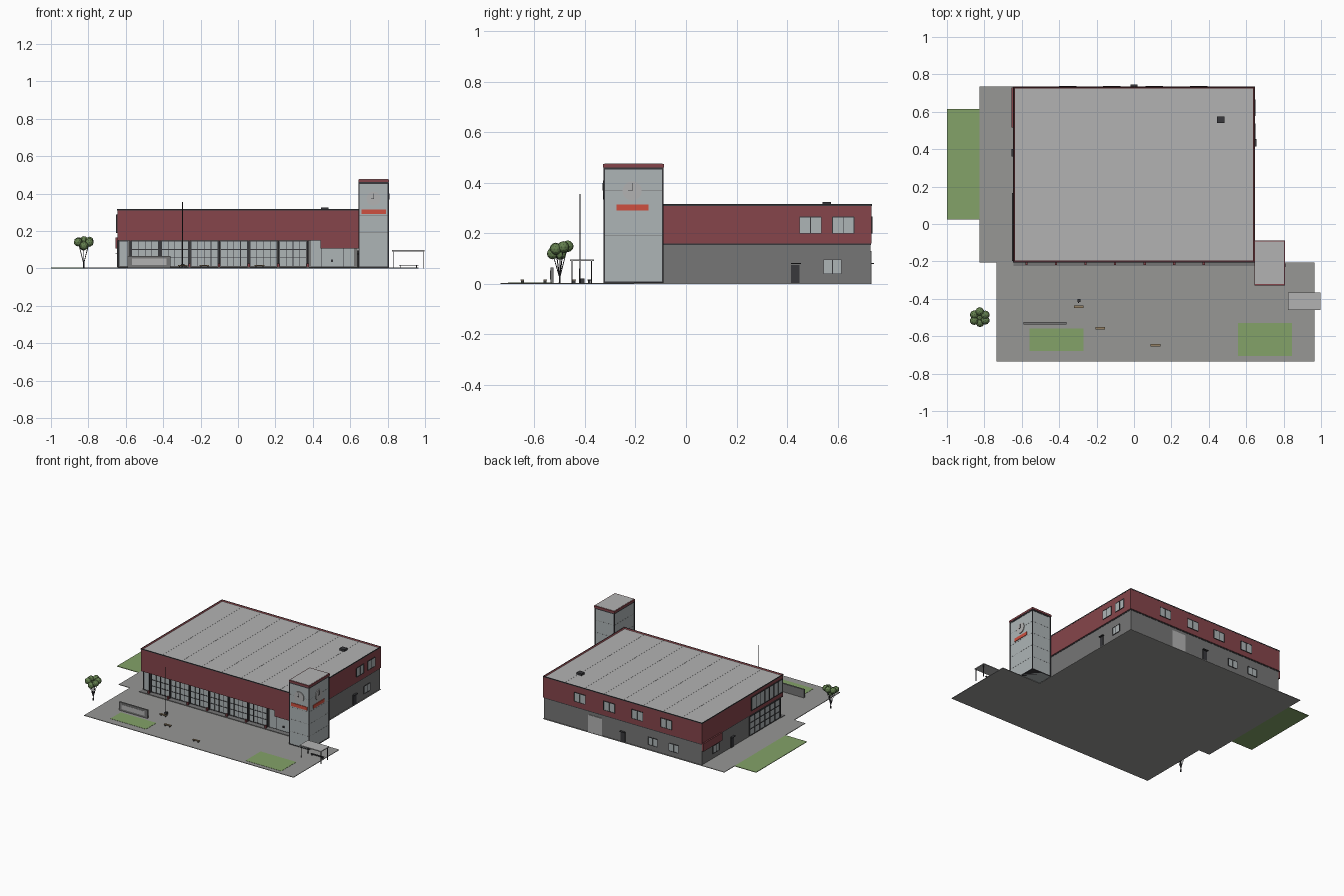
import bpy, bmesh, math
from mathutils import Vector, Matrix


def mat(name, r, g, b):
    m = bpy.data.materials.new(name)
    m.diffuse_color = (r, g, b, 1)
    return m


RED = mat("red_cladding", 0.24, 0.06, 0.07)
SIGN = mat("sign_red", 0.62, 0.08, 0.05)
GLASS = mat("glass", 0.42, 0.46, 0.47)
DARK = mat("dark_metal", 0.04, 0.04, 0.045)
WALL = mat("wall_grey", 0.18, 0.18, 0.18)
ROOF = mat("roof_grey", 0.45, 0.45, 0.45)
PAVE = mat("paving", 0.31, 0.31, 0.30)
GRASS = mat("grass", 0.23, 0.36, 0.14)
LEAF = mat("leaf", 0.13, 0.22, 0.08)
WOOD = mat("wood", 0.30, 0.22, 0.13)


def finish(name, bm, material):
    me = bpy.data.meshes.new(name)
    bm.to_mesh(me)
    bm.free()
    me.materials.append(material)
    ob = bpy.data.objects.new(name, me)
    bpy.context.collection.objects.link(ob)
    return ob


def add_box(bm, x0, x1, y0, y1, z0, z1):
    c = Vector(((x0 + x1) / 2, (y0 + y1) / 2, (z0 + z1) / 2))
    s = Matrix.Diagonal((abs(x1 - x0), abs(y1 - y0), abs(z1 - z0), 1))
    return bmesh.ops.create_cube(bm, size=1, matrix=Matrix.Translation(c) @ s)


def boxes(name, material, *dims):
    bm = bmesh.new()
    for d in dims:
        add_box(bm, *d)
    return finish(name, bm, material)


def add_rod(bm, a, b, r, r2=None, seg=8):
    a, b = Vector(a), Vector(b)
    rot = (b - a).to_track_quat('Z', 'Y').to_matrix().to_4x4()
    bmesh.ops.create_cone(bm, cap_ends=True, segments=seg, radius1=r, radius2=r if r2 is None else r2,
                          depth=(b - a).length, matrix=Matrix.Translation((a + b) / 2) @ rot)


def on_wall(side, plane, u0, u1, d0, d1, z0, z1):
    # box dimensions on a wall: u runs along it, d points outwards
    sign = 1 if side in ("right", "back") else -1
    a, b = sorted((plane + sign * d0, plane + sign * d1))
    return (a, b, u0, u1, z0, z1) if side in ("left", "right") else (u0, u1, a, b, z0, z1)


def window(name, side, plane, u0, u1, z0, z1, cols=2, rows=1, t=0.003, out=0.004):
    boxes(name + "_glass", GLASS, on_wall(side, plane, u0, u1, -0.002, out * 0.5, z0, z1))
    bars = []
    for i in range(cols + 1):
        u = u0 + (u1 - u0) * i / cols
        bars.append(on_wall(side, plane, u - t / 2, u + t / 2, -0.002, out, z0, z1))
    for j in range(rows + 1):
        z = z0 + (z1 - z0) * j / rows
        bars.append(on_wall(side, plane, u0, u1, -0.002, out, z - t / 2, z + t / 2))
    boxes(name + "_frame", DARK, *bars)


# Ground: paving and lawns
boxes("paving", PAVE, (-0.735, 0.965, -0.735, -0.205, 0, 0.004), (-0.825, 0.645, -0.205, 0.735, 0, 0.004))
boxes("lawns", GRASS, (-1, -0.825, 0.025, 0.615, 0, 0.004),
      (-0.56, -0.27, -0.68, -0.56, 0.003, 0.0055), (0.555, 0.845, -0.705, -0.53, 0.003, 0.0055))
boxes("front_step", WALL, (-0.645, 0.645, -0.225, -0.18, 0.003, 0.008))

# Building: grey ground floor, red upper storey with parapet
boxes("lower_walls", WALL, (-0.64, 0.64, -0.185, 0.73, 0.003, 0.156))
boxes("floor_trim", DARK, (-0.642, 0.642, -0.2, 0.732, 0.153, 0.161))
bm = bmesh.new()
add_box(bm, -0.645, 0.645, -0.205, 0.735, 0.16, 0.315)
bm.normal_update()
top = [f for f in bm.faces if f.normal.z > 0.9]
bmesh.ops.inset_region(bm, faces=top, thickness=0.01)
bmesh.ops.translate(bm, verts=top[0].verts, vec=(0, 0, -0.008))
finish("upper_storey", bm, RED)
boxes("roof", ROOF, (-0.635, 0.635, -0.195, 0.725, 0.306, 0.309))
boxes("roof_seams", ROOF, *[(x - 0.001, x + 0.001, -0.195, 0.725, 0.308, 0.3098)
                            for x in [-0.635 + 1.27 * i / 8 for i in range(1, 8)]])
boxes("roof_vent", DARK, (0.445, 0.485, 0.54, 0.575, 0.308, 0.324))
boxes("parapet_cap", DARK, (-0.646, 0.646, -0.206, -0.204, 0.309, 0.316), (-0.646, 0.646, 0.734, 0.736, 0.309, 0.316),
      (-0.646, -0.644, -0.206, 0.736, 0.309, 0.316), (0.644, 0.646, -0.206, 0.736, 0.309, 0.316))
boxes("red_skirts", RED, (0.44, 0.645, -0.205, -0.184, 0.107, 0.162), (-0.655, -0.638, 0.515, 0.73, 0.107, 0.165),
      (-0.645, 0.645, -0.205, -0.19, 0.15, 0.162))

# Front glazing: six gridded bays divided by pillars
for i in range(6):
    u = -0.575 + 0.158 * i
    window(f"front_bay_{i + 1}", "front", -0.185, u + 0.008, u + 0.15, 0.012, 0.145, 4, 3, 0.003, 0.006)
boxes("front_pillars", DARK, *[(x - 0.005, x + 0.005, -0.197, -0.184, 0.004, 0.153)
                               for x in [-0.575 + 0.158 * i for i in range(7)]])
boxes("red_bollards", RED, *[(x - 0.006, x + 0.006, -0.219, -0.207, 0.007, 0.027)
                             for x in [-0.575 + 0.158 * i for i in range(7)]])
window("front_entrance", "front", -0.185, 0.39, 0.62, 0.008, 0.15, 4, 1, 0.002, 0.004)
boxes("entrance_handle", DARK, (0.497, 0.509, -0.195, -0.186, 0.035, 0.047))
window("front_corner", "front", -0.185, -0.635, -0.59, 0.012, 0.145, 1, 1)

# Right side windows and door
window("right_upper_1", "right", 0.645, 0.45, 0.535, 0.2, 0.265)
window("right_upper_2", "right", 0.645, 0.58, 0.665, 0.2, 0.265)
window("right_lower", "right", 0.64, 0.545, 0.615, 0.04, 0.095)
boxes("right_door", DARK, (0.635, 0.645, 0.415, 0.45, 0.004, 0.075))
boxes("right_door_canopy", DARK, (0.64, 0.655, 0.415, 0.455, 0.078, 0.082))

# Back windows, delivery gate and door
for i, x in enumerate((0.347, 0.108, -0.12, -0.355)):
    window(f"back_upper_{i + 1}", "back", 0.735, x - 0.045, x + 0.045, 0.2, 0.265)
window("back_lower_1", "back", 0.73, -0.28, -0.205, 0.04, 0.095)
window("back_lower_2", "back", 0.73, -0.45, -0.375, 0.04, 0.095)
boxes("back_gate", ROOF, (0.17, 0.28, 0.725, 0.734, 0.004, 0.13))
boxes("back_door", DARK, (-0.018, 0.017, 0.725, 0.734, 0.004, 0.075), (-0.02, 0.02, 0.73, 0.745, 0.078, 0.082))

# Left side: tall glazing, window strip, door
window("left_glazing", "left", -0.64, -0.17, 0.18, 0.01, 0.148, 6, 3, 0.004, 0.006)
window("left_strip", "left", -0.645, -0.195, 0.165, 0.19, 0.285, 7, 1, 0.004, 0.006)
window("left_lower", "left", -0.64, 0.53, 0.605, 0.04, 0.095)
boxes("left_door", DARK, (-0.645, -0.635, 0.362, 0.397, 0.004, 0.075), (-0.655, -0.64, 0.36, 0.4, 0.078, 0.082))

# Tower: glass shaft, dark edges, red cap
X0, X1, Y0, Y1 = 0.647, 0.803, -0.323, -0.092
boxes("tower_shaft", GLASS, (X0, X1, Y0, Y1, 0.003, 0.455))
e = 0.003
edges = [(x - e, x + e, y - e, y + e, 0.003, 0.46) for x in (X0, X1) for y in (Y0, Y1)]
edges += [(X0 - 0.002, X1 + 0.002, Y0 - 0.002, Y1 + 0.002, z, z + h) for z, h in ((0.452, 0.01), (0.003, 0.006))]
boxes("tower_frame", DARK, *edges)
joints = [(X0 - 0.0006, X1 + 0.0006, Y0 - 0.0006, Y1 + 0.0006, z, z + 0.0012) for z in (0.1, 0.19, 0.28, 0.37)]
boxes("tower_joints", WALL, *joints)
boxes("tower_cap", RED, (0.643, 0.807, -0.328, -0.087, 0.461, 0.475))
boxes("tower_roof", ROOF, (0.648, 0.802, -0.322, -0.093, 0.47, 0.4765))
boxes("tower_signs", SIGN, (0.66, 0.79, Y0 - 0.004, Y0, 0.29, 0.314), (X1, X1 + 0.004, -0.275, -0.148, 0.29, 0.314))

# Clock faces with hands
bm = bmesh.new()
add_rod(bm, (0.725, Y0, 0.372), (0.725, Y0 - 0.005, 0.372), 0.038, seg=32)
add_rod(bm, (X1, -0.213, 0.368), (X1 + 0.005, -0.213, 0.368), 0.038, seg=32)
finish("clock_faces", bm, ROOF)
boxes("clock_hands", DARK, (0.724, 0.7265, Y0 - 0.007, Y0 - 0.005, 0.37, 0.4),
      (0.71, 0.7265, Y0 - 0.007, Y0 - 0.005, 0.371, 0.3735),
      (X1 + 0.005, X1 + 0.007, -0.2142, -0.2118, 0.367, 0.4), (X1 + 0.005, X1 + 0.007, -0.23, -0.212, 0.367, 0.3695))

# Bus shelter with bench
boxes("shelter_roof", ROOF, (0.823, 0.996, -0.46, -0.365, 0.091, 0.097))
boxes("shelter_posts", DARK, *[(x - 0.002, x + 0.002, y - 0.002, y + 0.002, 0, 0.092)
                               for x in (0.83, 0.99) for y in (-0.452, -0.375)])
boxes("shelter_bench", DARK, (0.86, 0.965, -0.39, -0.376, 0.014, 0.017),
      (0.868, 0.872, -0.388, -0.378, 0, 0.014), (0.953, 0.957, -0.388, -0.378, 0, 0.014))

# Display wall with framed panel
boxes("display_wall", WALL, (-0.59, -0.36, -0.536, -0.524, 0.003, 0.065))
boxes("display_panel", ROOF, (-0.568, -0.382, -0.538, -0.53, 0.018, 0.052))

# Flagpole and litter bin
bm = bmesh.new()
add_rod(bm, (-0.297, -0.42, 0.003), (-0.297, -0.42, 0.355), 0.0028, 0.0018)
finish("flagpole", bm, DARK)
boxes("litter_bin", DARK, (-0.303, -0.287, -0.418, -0.402, 0.003, 0.022))

# Benches
for i, (x, y) in enumerate(((-0.295, -0.443), (-0.18, -0.558), (0.115, -0.648))):
    boxes(f"bench_{i + 1}_seat", WOOD, (x - 0.026, x + 0.026, y - 0.007, y + 0.007, 0.013, 0.017))
    boxes(f"bench_{i + 1}_legs", DARK, *[(x + s * 0.018 - 0.003, x + s * 0.018 + 0.003, y - 0.006, y + 0.006, 0.003, 0.013)
                                         for s in (-1, 1)])

# Tree: splayed branches and round leaf clusters
crowns = [(0, 0.032, 0.149), (-0.029, 0.015, 0.143), (0.03, 0.014, 0.146), (-0.03, -0.017, 0.14),
          (0.03, -0.015, 0.138), (0.002, -0.028, 0.12), (0, 0.002, 0.118)]
leaves, wood = bmesh.new(), bmesh.new()
base = Vector((-0.825, -0.5, 0))
add_rod(wood, base, base + Vector((0, 0, 0.03)), 0.004, 0.003)
for c in crowns:
    p = base + Vector(c)
    bmesh.ops.create_icosphere(leaves, subdivisions=2, radius=0.023, matrix=Matrix.Translation(p))
    add_rod(wood, base + Vector((0, 0, 0.025)), p, 0.002, 0.0012, 6)
finish("tree_leaves", leaves, LEAF)
finish("tree_branches", wood, DARK)
